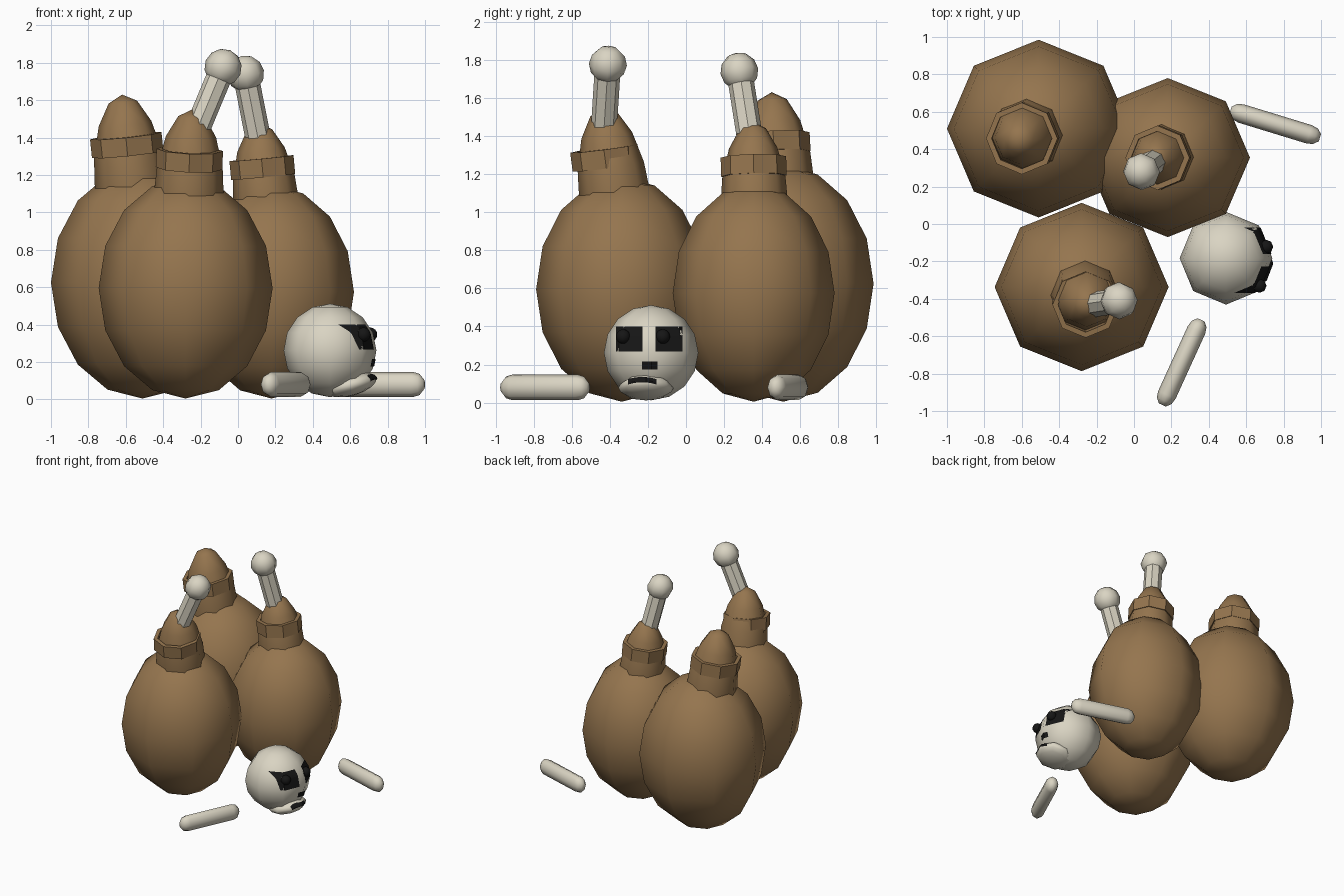
import bpy, bmesh, math
from mathutils import Vector, Matrix
from mathutils.bvhtree import BVHTree

if "Cube" in bpy.data.objects:
    bpy.data.objects.remove(bpy.data.objects["Cube"])


def material(name, rgb):
    m = bpy.data.materials.new(name)
    m.diffuse_color = (*rgb, 1)
    m.use_nodes = True
    m.node_tree.nodes["Principled BSDF"].inputs["Base Color"].default_value = m.diffuse_color
    return m


BROWN = material("sack brown", (0.30, 0.178, 0.077))
BONE = material("bone ivory", (0.70, 0.66, 0.545))
BLACK = material("socket black", (0.008, 0.008, 0.008))


def finish(name, bm, mat, smooth=True):
    bmesh.ops.recalc_face_normals(bm, faces=bm.faces)
    me = bpy.data.meshes.new(name)
    for f in bm.faces:
        f.smooth = smooth
    bm.to_mesh(me)
    bm.free()
    me.materials.append(mat)
    ob = bpy.data.objects.new(name, me)
    bpy.context.collection.objects.link(ob)
    return ob


def frame(center, axis):
    # shortest rotation of z onto the axis, placed at center
    rot = Vector((0, 0, 1)).rotation_difference(Vector(axis))
    return Matrix.Translation(center) @ rot.to_matrix().to_4x4()


def ellipsoid(name, center, radii, mat, axis=(0, 0, 1), seg=8, rings=8):
    bm = bmesh.new()
    bmesh.ops.create_uvsphere(bm, u_segments=seg, v_segments=rings, radius=1)
    bm.transform(frame(center, axis) @ Matrix.Diagonal((*radii, 1)))
    return finish(name, bm, mat)


def lathe(name, profile, mtx, mat, closed=False, smooth=True):
    # eight-sided body of revolution around z
    bm = bmesh.new()
    rings = []
    for r, z in profile:
        rings.append([bm.verts.new((r * math.cos(i * math.pi / 4),
                                    r * math.sin(i * math.pi / 4), z)) for i in range(8)])
    n = len(rings)
    for k in range(n if closed else n - 1):
        a, b = rings[k], rings[(k + 1) % n]
        for i in range(8):
            j = (i + 1) % 8
            bm.faces.new((a[i], a[j], b[j], b[i]))
    if not closed:
        bm.faces.new(rings[0])
        bm.faces.new(rings[-1])
    bm.transform(mtx)
    return finish(name, bm, mat, smooth)


# Sacks: body, leaning neck, collar band
sacks = [
    # body centre, body radii, neck centre, neck radius, neck tip, collar centre, collar radius
    ("back_left", (-0.51, 0.51, 0.625), (0.49, 0.475, 0.62),
     (-0.565, 0.48, 1.10), 0.20, (-0.62, 0.45, 1.63), (-0.595, 0.46, 1.36), 0.192),
    ("back_right", (0.18, 0.355, 0.575), (0.44, 0.425, 0.57),
     (0.155, 0.36, 1.00), 0.18, (0.11, 0.35, 1.475), (0.13, 0.355, 1.24), 0.172),
    ("front", (-0.28, -0.337, 0.595), (0.465, 0.45, 0.59),
     (-0.265, -0.37, 1.05), 0.19, (-0.245, -0.435, 1.55), (-0.26, -0.425, 1.285), 0.178),
]
for tag, c, r, nc, nr, tip, cc, cr in sacks:
    ellipsoid("sack_" + tag, c, r, BROWN)
    axis = Vector(tip) - Vector(nc)
    ellipsoid("neck_" + tag, nc, (nr, nr, axis.length), BROWN, axis)
    lathe("collar_" + tag, [(cr, -0.05), (cr, 0.05), (cr - 0.03, 0.05), (cr - 0.03, -0.05)],
          frame(cc, axis), BROWN, closed=True, smooth=False)

# Bones poking out of two sacks: shaft and knob
for tag, a, b in [("right", (0.115, 0.34, 1.36), (0.04, 0.28, 1.74)),
                  ("front", (-0.245, -0.435, 1.38), (-0.08, -0.41, 1.775))]:
    a, b = Vector(a), Vector(b)
    axis = b - a
    lathe("bone_shaft_" + tag, [(0.068, 0), (0.068, axis.length)], frame(a, axis), BONE, smooth=False)
    ellipsoid("bone_knob_" + tag, b, (0.1, 0.1, 0.1), BONE, axis, 8, 6)

# Loose bones on the ground
for tag, c, deg in [("right", (0.755, 0.535, 0.08), -17), ("front", (0.255, -0.74, 0.08), 65.5)]:
    h = 0.25
    prof = [(0.4, -h), (0.85, -h + 0.025), (1, -h + 0.06), (1, h - 0.06), (0.85, h - 0.025), (0.4, h)]
    mtx = (Matrix.Translation(c) @ Matrix.Rotation(math.radians(deg), 4, 'Z')
           @ Matrix.Rotation(math.pi / 2, 4, 'Y') @ Matrix.Diagonal((0.067, 0.051, 1, 1)))
    lathe("loose_bone_" + tag, prof, mtx, BONE)

# Skull and tilted jaw, facing +x
skull = ellipsoid("skull", (0.492, -0.183, 0.262), (0.248, 0.248, 0.25), BONE)
jaw = ellipsoid("jaw", (0.605, -0.21, 0.078), (0.14, 0.145, 0.058), BONE, (-0.28, 0, 1))

# Painted face: thin sheets projected onto the skull and jaw
trees = [BVHTree.FromPolygons([v.co for v in o.data.vertices], [p.vertices for p in o.data.polygons])
         for o in (skull, jaw)]


def surface_x(y, z):
    hits = [t.ray_cast(Vector((2, y, z)), Vector((-1, 0, 0)))[0] for t in trees]
    return max([h.x for h in hits if h] or [0.6])


def patch(name, y0, y1, z0, z1, arch=0.0, n=8):
    bm = bmesh.new()
    grid = []
    for i in range(n + 1):
        u = i / n
        y = y0 + (y1 - y0) * u
        drop = arch * (2 * u - 1) ** 2
        row = []
        for j in range(n + 1):
            z = z0 + (z1 - z0) * j / n - drop
            row.append(bm.verts.new((surface_x(y, z) + 0.006, y, z)))
        grid.append(row)
    for i in range(n):
        for j in range(n):
            bm.faces.new((grid[i][j], grid[i + 1][j], grid[i + 1][j + 1], grid[i][j + 1]))
    ob = finish(name, bm, BLACK, smooth=False)
    if sum(p.normal.x for p in ob.data.polygons) < 0:
        ob.data.flip_normals()


patch("eye_socket_left", -0.368, -0.228, 0.268, 0.40)
patch("eye_socket_right", -0.16, -0.018, 0.268, 0.40)
patch("nose", -0.232, -0.15, 0.175, 0.217)
patch("mouth", -0.305, -0.155, 0.107, 0.135, arch=0.012)

# Eyeballs
for tag, y in [("left", -0.33), ("right", -0.122)]:
    ellipsoid("eyeball_" + tag, (surface_x(y, 0.345) + 0.008, y, 0.347), (0.038, 0.038, 0.038), BLACK)
